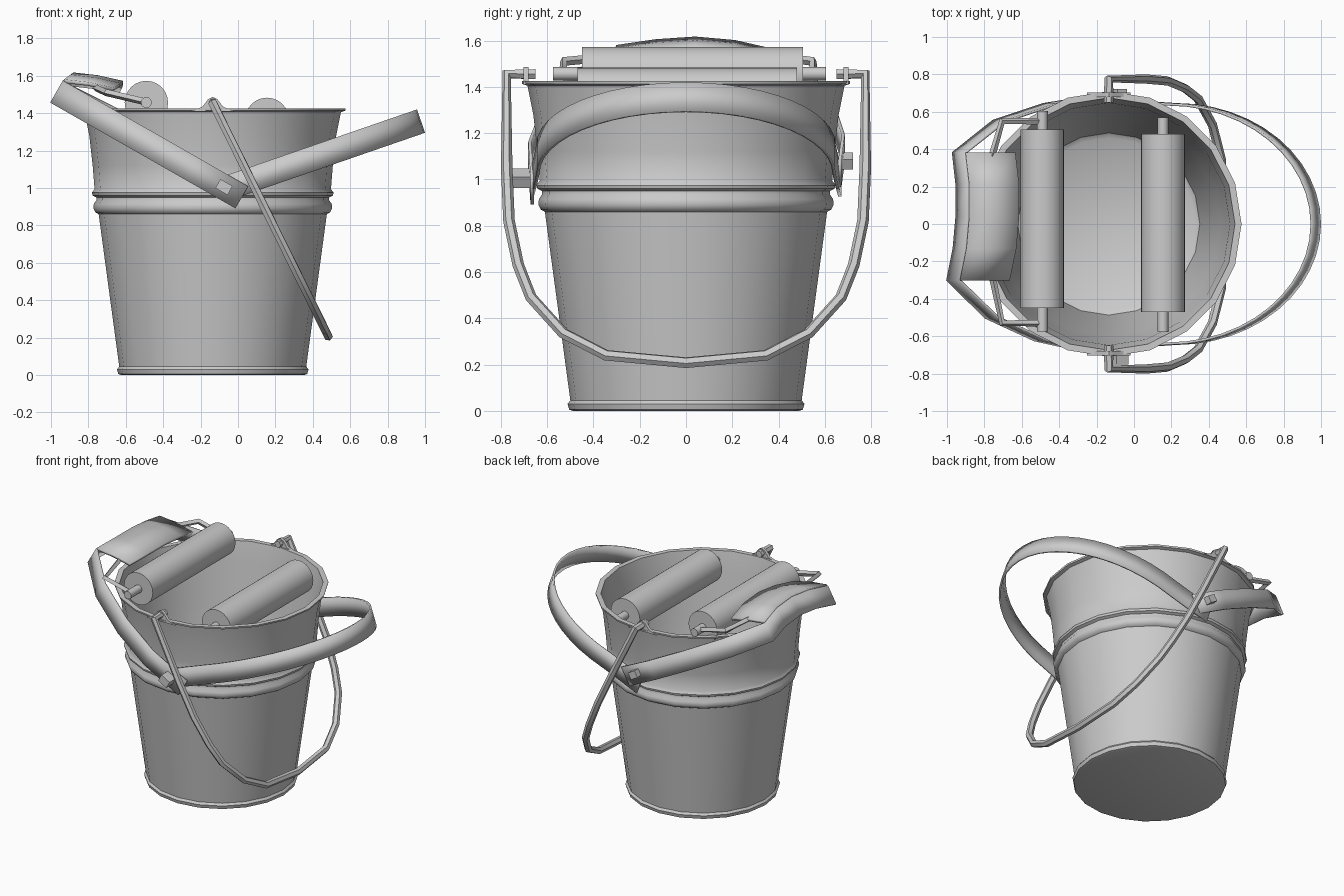
import bpy, bmesh, math
from mathutils import Vector

if "Cube" in bpy.data.objects:
    bpy.data.objects.remove(bpy.data.objects["Cube"])

CX = -0.135   # bucket axis


def finish(name, bm, angle=35):
    me = bpy.data.meshes.new(name)
    bmesh.ops.recalc_face_normals(bm, faces=bm.faces)
    bm.to_mesh(me)
    bm.free()
    ob = bpy.data.objects.new(name, me)
    bpy.context.collection.objects.link(ob)
    smooth(ob, angle)
    return ob


def smooth(ob, angle):
    bpy.ops.object.select_all(action='DESELECT')
    ob.select_set(True)
    bpy.context.view_layer.objects.active = ob
    bpy.ops.object.shade_smooth_by_angle(angle=math.radians(angle))


def lathe(name, profile, sides):
    bm = bmesh.new()
    rings = []
    for r, z in profile:
        rings.append([bm.verts.new((CX + r * math.cos(2 * math.pi * i / sides),
                                    r * math.sin(2 * math.pi * i / sides), z)) for i in range(sides)])
    for a, b in zip(rings, rings[1:]):
        for i in range(sides):
            j = (i + 1) % sides
            bm.faces.new((a[i], a[j], b[j], b[i]))
    bm.faces.new(rings[0])
    bm.faces.new(rings[-1])
    return finish(name, bm, 40)


def strip(name, rows, thick):
    """Sheet through rows of points, given thickness."""
    bm = bmesh.new()
    vs = [[bm.verts.new(p) for p in row] for row in rows]
    for a, b in zip(vs, vs[1:]):
        for i in range(len(a) - 1):
            bm.faces.new((a[i], a[i + 1], b[i + 1], b[i]))
    ob = finish(name, bm)
    m = ob.modifiers.new("thickness", 'SOLIDIFY')
    m.thickness = thick
    m.offset = 0
    return ob


def tube(name, pts, r, res=1):
    cu = bpy.data.curves.new(name, 'CURVE')
    cu.dimensions = '3D'
    cu.bevel_depth = r
    cu.bevel_resolution = res
    cu.use_fill_caps = True
    sp = cu.splines.new('POLY')
    sp.points.add(len(pts) - 1)
    for p, co in zip(sp.points, pts):
        p.co = (*co, 1)
    ob = bpy.data.objects.new(name, cu)
    bpy.context.collection.objects.link(ob)
    bpy.ops.object.select_all(action='DESELECT')
    ob.select_set(True)
    bpy.context.view_layer.objects.active = ob
    bpy.ops.object.convert(target='MESH')
    smooth(bpy.context.object, 50)


def cylinder(name, x, z, r, y0, y1, sides):
    bpy.ops.mesh.primitive_cylinder_add(vertices=sides, radius=r, depth=y1 - y0,
                                        location=(x, (y0 + y1) / 2, z), rotation=(math.pi / 2, 0, 0))
    ob = bpy.context.object
    ob.name = name
    smooth(ob, 35)


def box(name, loc, size, ry):
    bpy.ops.mesh.primitive_cube_add(size=1, location=loc, rotation=(0, ry, 0))
    ob = bpy.context.object
    ob.name = name
    ob.scale = size


# bucket shell: outside up, over the rim, back down inside
lathe("bucket", [(0.49, 0), (0.505, 0.005), (0.512, 0.03), (0.50, 0.045), (0.61, 0.86),
                 (0.628, 0.87), (0.638, 0.89), (0.636, 0.915), (0.622, 0.935), (0.622, 0.95),
                 (0.642, 0.96), (0.646, 0.975), (0.632, 0.995), (0.642, 1.12), (0.66, 1.28),
                 (0.685, 1.405), (0.708, 1.413), (0.71, 1.425), (0.675, 1.425),
                 (0.648, 1.28), (0.625, 1.0), (0.60, 0.87), (0.487, 0.05), (0.46, 0.03)], 20)

# wringer rollers with axles
for n, x, z, r, y0, y1, a0, a1 in (("left", -0.49, 1.457, 0.116, -0.45, 0.505, -0.575, 0.605),
                                  ("right", 0.155, 1.365, 0.118, -0.47, 0.48, -0.575, 0.57)):
    cylinder(n + "_roller", x, z, r, y0, y1, 24)
    cylinder(n + "_roller_axle", x, z, 0.029, a0, a1, 12)

# right strap: half-ellipse band leaning outward and up
w = Vector((-0.325, 0, 0.945)) * 0.066
path = [(-0.09, -0.665), (0.06, -0.65)]
path += [(0.2 + 0.772 * math.cos(t), 0.64 * math.sin(t))
         for t in (math.pi * (i / 24 - 0.5) for i in range(25))]
path += [(0.06, 0.65), (-0.09, 0.665)]
rows = []
for x, y in path:
    c = Vector((x, y, 1.02 + 0.345 * x))
    rows.append([c - w, c + w])
strip("right_strap", rows, 0.014)

# left strap: band around the bucket, bowed upward under the pedal plate
w = Vector((0.496, 0, 0.868)) * 0.068
path = [(0.02, -0.665, 0), (-0.25, -0.675, 0), (-0.5, -0.62, 0), (-0.76, -0.5, 0), (-0.965, -0.3, 0),
        (-0.93, -0.13, 0.045), (-0.915, 0.04, 0.065), (-0.915, 0.21, 0.05), (-0.935, 0.38, 0),
        (-0.72, 0.55, 0), (-0.45, 0.64, 0), (-0.2, 0.68, 0), (0.02, 0.665, 0)]
rows, plate = [], []
for x, y, bump in path:
    tilt = 0.075 * max(0, (x + 0.9) / 0.9) if y > 0.3 else 0
    c = Vector((x, y, 0.95 - 0.571 * (x - 0.02) + bump + tilt))
    rows.append([c - w, c + w])
    if x < -0.9:
        top = c + w
        plate.append([top, top + Vector((0.13, 0, -0.015)), top + Vector((0.265, 0, -0.045))])
strip("left_strap", rows, 0.014)
strip("pedal_plate", plate, 0.02)

# brackets from the plate to the left roller axle
for n, y0, y1 in (("front", -0.27, -0.53), ("rear", 0.36, 0.55)):
    tube(n + "_bracket", [(-0.76, y0, 1.535), (-0.705, y1, 1.51), (-0.48, y1, 1.457)], 0.019, 0)

# pivot bolts and washers
box("front_bolt", (-0.075, -0.70, 1.005), (0.075, 0.1, 0.055), 0.52)
box("rear_bolt", (-0.075, 0.685, 1.08), (0.06, 0.075, 0.05), 0.52)

# ears on the rim that hold the bail handle
for n, s in (("front", -1), ("rear", 1)):
    bm = bmesh.new()
    outline = [(-0.25, 1.41), (-0.19, 1.435), (-0.16, 1.475), (-0.135, 1.487),
               (-0.11, 1.475), (-0.08, 1.435), (-0.02, 1.41)]
    f = bm.faces.new([bm.verts.new((x, s * 0.68, z)) for x, z in outline])
    ext = bmesh.ops.extrude_face_region(bm, geom=[f])["geom"]
    bmesh.ops.translate(bm, vec=(0, s * 0.022, 0),
                        verts=[v for v in ext if isinstance(v, bmesh.types.BMVert)])
    finish(n + "_ear", bm)

# bail handle hanging to the right, with hooked ends through the ears
half = [(-0.65, 1.455), (-0.775, 1.455), (-0.775, 1.05), (-0.765, 0.82), (-0.725, 0.63),
        (-0.67, 0.49), (-0.53, 0.335), (-0.345, 0.24)]
yz = half + [(0, 0.208)] + [(-y, z) for y, z in reversed(half)]
tube("bail_handle", [(-0.135 + 0.495 * (1.455 - z), y, z) for y, z in yz], 0.025)
